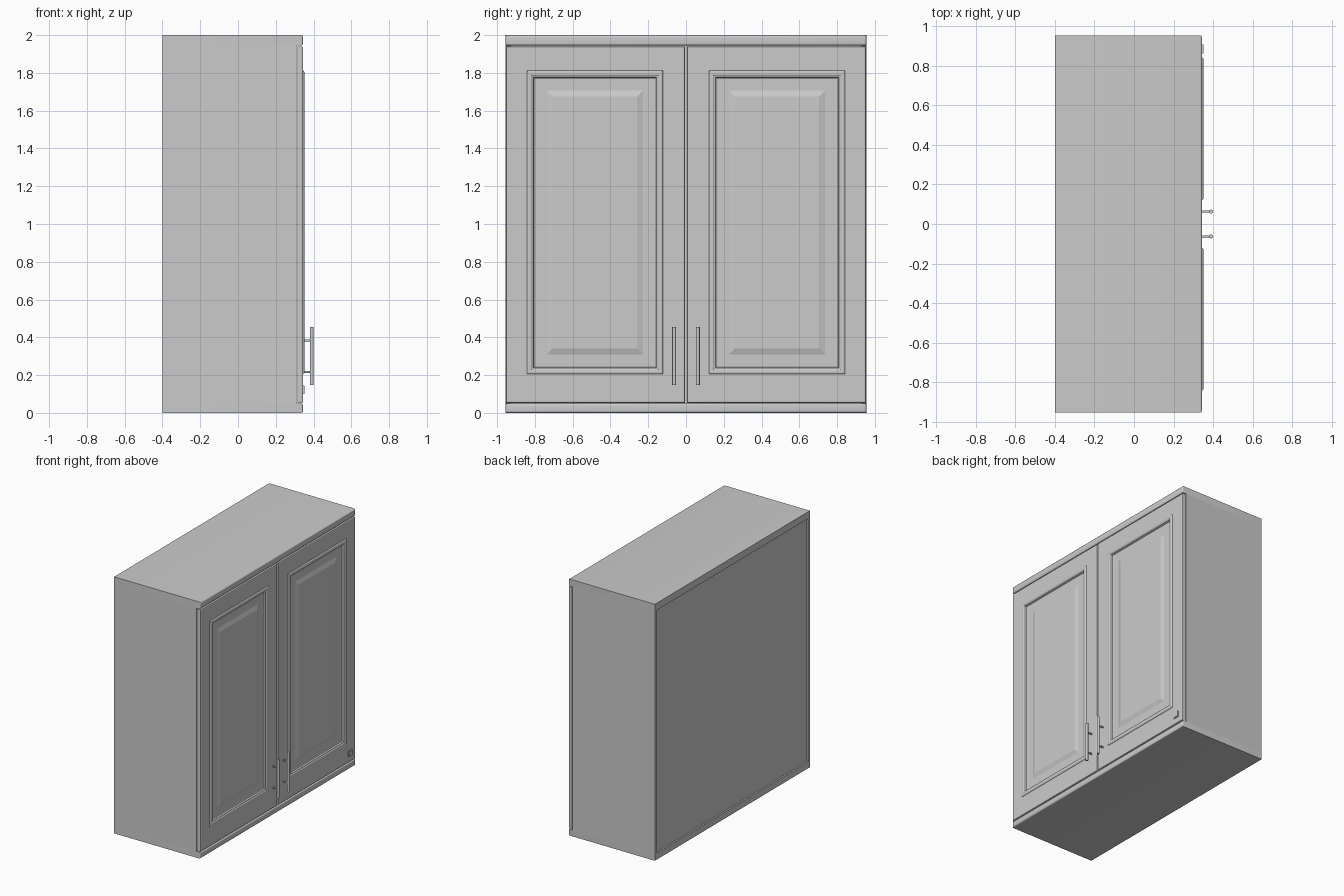
import bpy, bmesh, math
from mathutils import Matrix, Vector

if "Cube" in bpy.data.objects:
    bpy.data.objects.remove(bpy.data.objects["Cube"])


def finish(name, bm, mirror=False, smooth=False):
    bmesh.ops.recalc_face_normals(bm, faces=bm.faces)
    mesh = bpy.data.meshes.new(name)
    bm.to_mesh(mesh)
    bm.free()
    obj = bpy.data.objects.new(name, mesh)
    bpy.context.collection.objects.link(obj)
    if mirror:
        mod = obj.modifiers.new("Mirror", "MIRROR")
        mod.use_axis = (False, True, False)
    if smooth:
        bpy.ops.object.select_all(action="DESELECT")
        obj.select_set(True)
        bpy.context.view_layer.objects.active = obj
        bpy.ops.object.shade_smooth_by_angle(angle=math.radians(35))
    return obj


def box(name, lo, hi, round_front=0.0, mirror=False):
    lo, hi = Vector(lo), Vector(hi)
    bm = bmesh.new()
    bmesh.ops.create_cube(bm, size=1)
    bmesh.ops.scale(bm, vec=hi - lo, verts=bm.verts)
    bmesh.ops.translate(bm, vec=(lo + hi) / 2, verts=bm.verts)
    if round_front:
        edges = [e for e in bm.edges if all(v.co.x > hi.x - 1e-4 for v in e.verts)]
        bmesh.ops.bevel(bm, geom=edges, offset=round_front, segments=4,
                        profile=0.5, affect="EDGES")
    return finish(name, bm, mirror, bool(round_front))


def rod(bm, start, end, radius, sides=20):
    start, end = Vector(start), Vector(end)
    axis = end - start
    rot = axis.to_track_quat("Z", "Y").to_matrix().to_4x4()
    bmesh.ops.create_cone(bm, cap_ends=True, segments=sides, radius1=radius,
                          radius2=radius, depth=axis.length,
                          matrix=Matrix.Translation((start + end) / 2) @ rot)


# Carcass boards
W = 0.955
box("top_board", (-0.4, -W, 1.945), (0.345, W, 2.0), 0.012)
box("bottom_board", (-0.4, -W, 0.0), (0.345, W, 0.05), 0.012)
box("side_panels", (-0.4, W - 0.025, 0.05), (0.31, W, 1.945), mirror=True)
box("back_panel", (-0.388, -W + 0.025, 0.05), (-0.37, W - 0.025, 1.945))

# Raised-panel doors: nested rectangles stepping through the door's relief
door = (0.004, 0.953, 0.053, 1.940)
panel = (0.122, 0.842, 0.205, 1.812)
relief = [(door, 0, 0.315), (door, 0, 0.337), (door, 0.003, 0.343), (door, 0.008, 0.345),
          (panel, 0, 0.345), (panel, 0.004, 0.350), (panel, 0.010, 0.352),
          (panel, 0.022, 0.351), (panel, 0.028, 0.347), (panel, 0.033, 0.347),
          (panel, 0.038, 0.336), (panel, 0.044, 0.334), (panel, 0.105, 0.334),
          (panel, 0.137, 0.344)]
bm = bmesh.new()
rings = []
for (y0, y1, z0, z1), i, x in relief:
    rings.append([bm.verts.new((x, y, z)) for y, z in
                  ((y0 + i, z0 + i), (y1 - i, z0 + i), (y1 - i, z1 - i), (y0 + i, z1 - i))])
for a, b in zip(rings, rings[1:]):
    for k in range(4):
        n = (k + 1) % 4
        bm.faces.new((a[k], a[n], b[n], b[k]))
bm.faces.new(rings[0])
bm.faces.new(rings[-1])
finish("doors", bm, mirror=True)

# Bar handles on two short posts each
bm = bmesh.new()
rod(bm, (0.39, 0.063, 0.147), (0.39, 0.063, 0.455), 0.010)
for z in (0.217, 0.383):
    rod(bm, (0.34, 0.063, z), (0.388, 0.063, z), 0.006)
finish("handles", bm, mirror=True, smooth=True)

# Small square plate in the lower corner of one door
box("corner_plate", (0.34, 0.862, 0.100), (0.351, 0.908, 0.146))
box("corner_plate_face", (0.345, 0.868, 0.106), (0.353, 0.902, 0.140))
